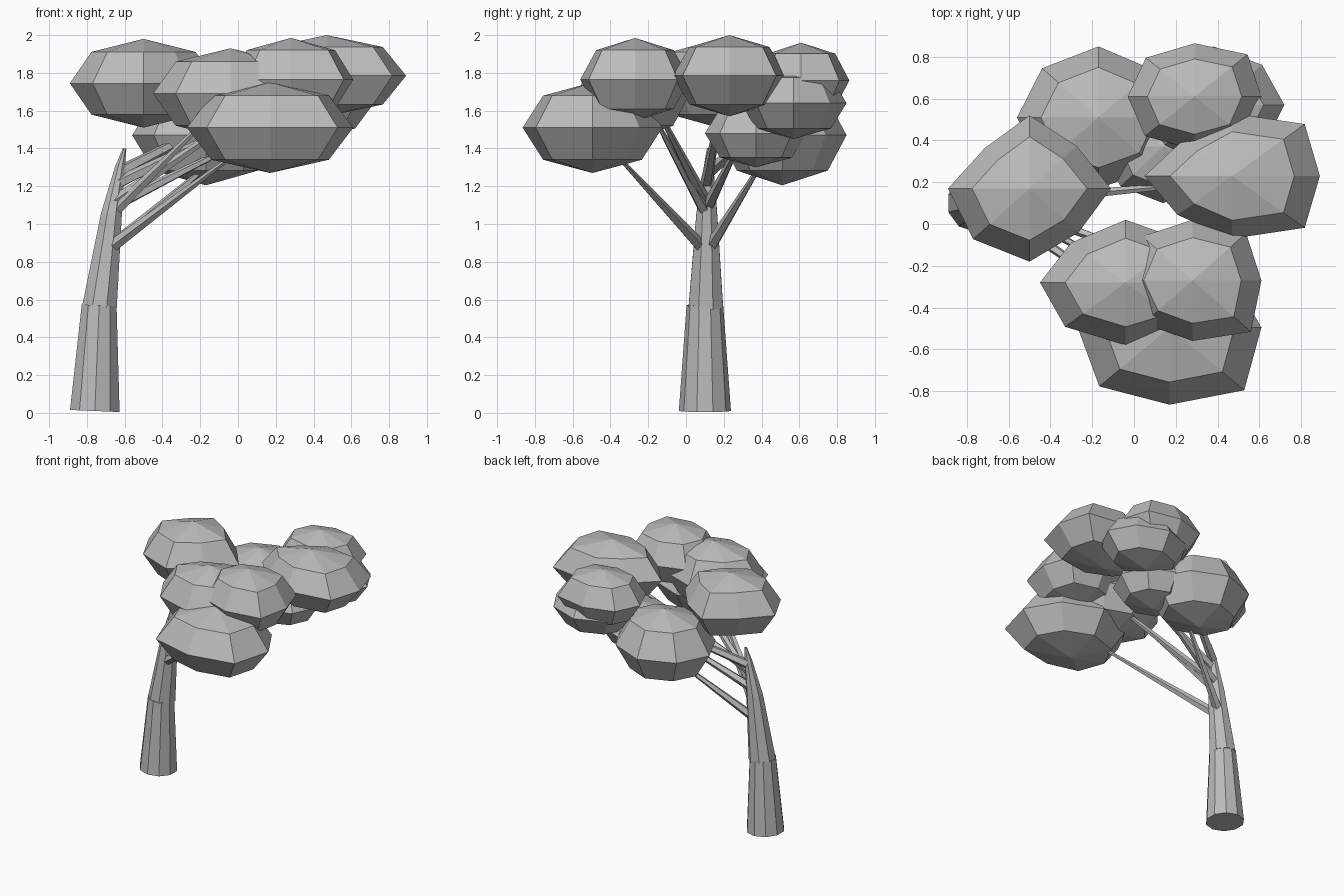
import bpy, bmesh, math
from mathutils import Vector

if "Cube" in bpy.data.objects:
    bpy.data.objects.remove(bpy.data.objects["Cube"], do_unlink=True)

# One plain grey for the whole tree
grey = bpy.data.materials.new("plain grey")
grey.use_nodes = True
colour = (0.5, 0.5, 0.5, 1)
grey.diffuse_color = colour
grey.node_tree.nodes["Principled BSDF"].inputs["Base Color"].default_value = colour


def finish(name, bm):
    bmesh.ops.recalc_face_normals(bm, faces=bm.faces)
    mesh = bpy.data.meshes.new(name)
    bm.to_mesh(mesh)
    bm.free()
    mesh.materials.append(grey)
    obj = bpy.data.objects.new(name, mesh)
    bpy.context.scene.collection.objects.link(obj)


def tube(name, path, sides):
    """Faceted tube through (point, radius) pairs, rings square to the path."""
    bm = bmesh.new()
    rings = []
    points = [Vector(p) for p, r in path]
    for i, (p, r) in enumerate(path):
        along = points[min(i + 1, len(path) - 1)] - points[max(i - 1, 0)]
        turn = Vector((0, 0, 1)).rotation_difference(along.normalized())
        ring = []
        for k in range(sides):
            a = math.tau * (k + 0.5) / sides
            offset = turn @ Vector((r * math.cos(a), r * math.sin(a), 0))
            ring.append(bm.verts.new(points[i] + offset))
        rings.append(ring)
    for low, high in zip(rings, rings[1:]):
        for k in range(sides):
            n = (k + 1) % sides
            bm.faces.new((low[k], low[n], high[n], high[k]))
    bm.faces.new(rings[0][::-1])
    bm.faces.new(rings[-1])
    finish(name, bm)


def foliage(name, centre, radii, corners=(1, 1, 1, 1)):
    """Eight-sided leaf ball; corners scale its diagonals: +x+y, -x+y, -x-y, +x-y."""
    bm = bmesh.new()
    bmesh.ops.create_uvsphere(bm, u_segments=8, v_segments=4, radius=1)
    for v in bm.verts:
        if abs(v.co.x) > 0.1 and abs(v.co.y) > 0.1:
            quarter = int(math.atan2(v.co.y, v.co.x) % math.tau // (math.pi / 2))
            v.co.x *= corners[quarter]
            v.co.y *= corners[quarter]
        v.co = Vector(c + s * r for c, s, r in zip(centre, v.co, radii))
    finish(name, bm)


# Trunk leaning toward the crown, with a slight ledge between lengths
tube("lower_trunk", [((-0.758, 0.1, 0.01), 0.138), ((-0.735, 0.1, 0.57), 0.097)], 10)
tube("upper_trunk", [((-0.733, 0.105, 0.56), 0.099), ((-0.67, 0.11, 1.05), 0.06),
                     ((-0.625, 0.12, 1.3), 0.028), ((-0.6, 0.12, 1.4), 0.01)], 8)

# Branches fanning from the trunk into the leaves
branches = {
    "front_low_branch": ((-0.67, 0.08, 0.88), (0.05, -0.42, 1.42)),
    "back_low_branch": ((-0.67, 0.13, 0.88), (-0.05, 0.45, 1.4)),
    "front_middle_branch": ((-0.65, 0.1, 1.07), (-0.1, -0.2, 1.62)),
    "front_right_branch": ((-0.65, 0.1, 1.12), (0.2, -0.2, 1.7)),
    "middle_branch": ((-0.65, 0.12, 1.1), (0.15, 0.32, 1.5)),
    "right_branch": ((-0.63, 0.11, 1.22), (0.4, 0.2, 1.72)),
    "back_branch": ((-0.62, 0.13, 1.28), (0.2, 0.62, 1.7)),
}
for name, (start, end) in branches.items():
    tube(name, [(start, 0.034), (end, 0.007)], 5)

# Leaf masses
foliage("front_low_leaves", (0.17, -0.495, 1.51), (0.44, 0.37, 0.24), (0.95, 1, 1.08, 1.15))
foliage("front_middle_leaves", (-0.04, -0.28, 1.69), (0.41, 0.30, 0.24), (0.95, 0.9, 1, 1))
foliage("front_right_leaves", (0.28, -0.27, 1.765), (0.33, 0.29, 0.22), (1.1, 1.03, 1, 1.2))
foliage("left_leaves", (-0.5, 0.17, 1.745), (0.39, 0.35, 0.235), (0.82, 0.78, 0.98, 0.85))
foliage("right_leaves", (0.47, 0.23, 1.785), (0.42, 0.30, 0.215), (1.17, 0.8, 0.88, 1.17))
foliage("back_leaves", (0.29, 0.61, 1.76), (0.32, 0.255, 0.2), (1.12, 1.03, 1.05, 1.05))
foliage("back_right_leaves", (0.38, 0.57, 1.64), (0.34, 0.28, 0.19), (0.97, 0.97, 1, 1))
foliage("back_left_leaves", (-0.17, 0.51, 1.47), (0.39, 0.34, 0.265), (0.95, 0.98, 1, 1))
foliage("middle_leaves", (0.14, 0.37, 1.48), (0.29, 0.27, 0.18))
